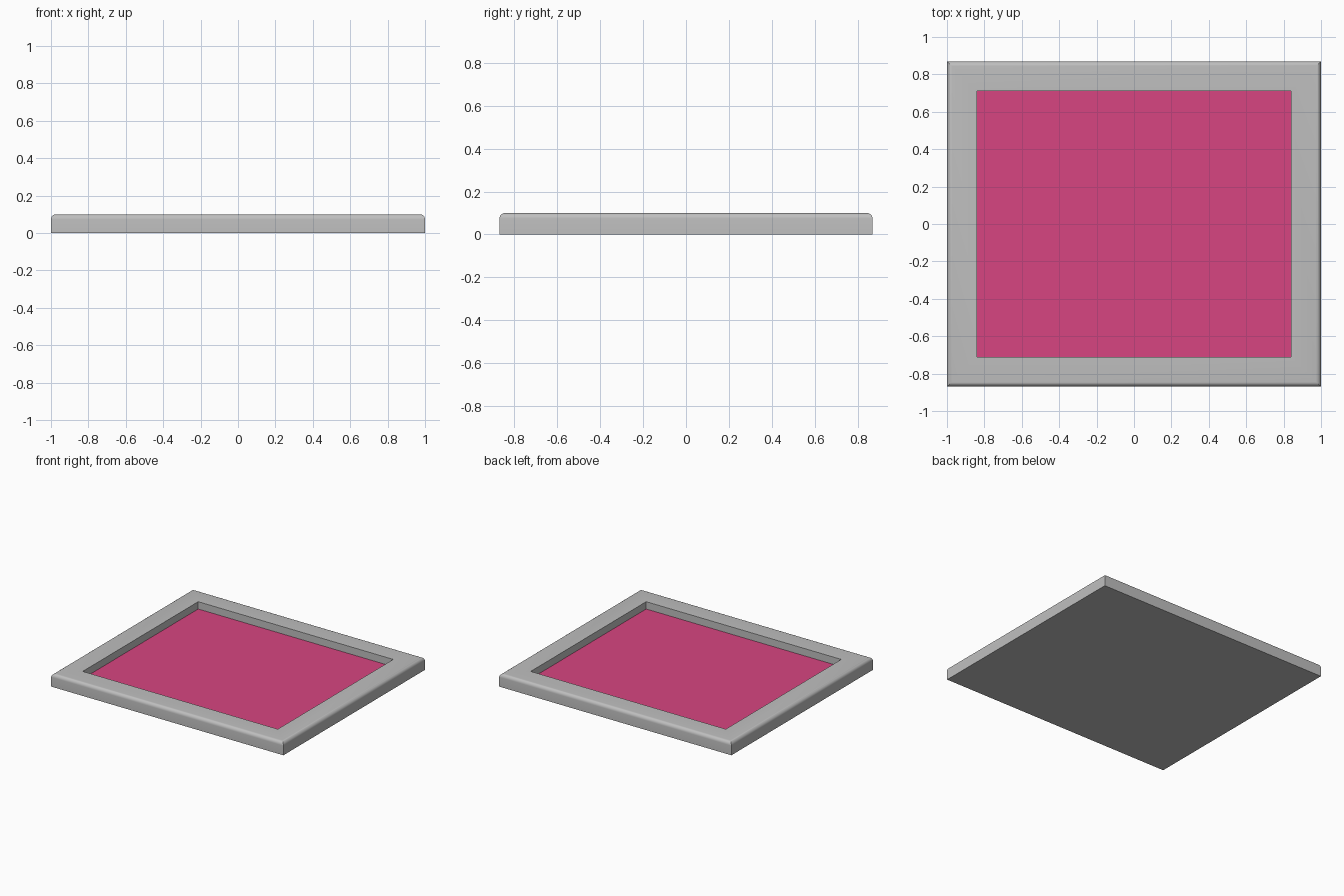
import bpy
import bmesh
from math import sin, cos, pi, radians

cube = bpy.data.objects.get("Cube")
if cube:
    bpy.data.objects.remove(cube, do_unlink=True)

HALF_X, HALF_Y, HEIGHT = 1.0, 0.87, 0.10
RIM, FLOOR, RADIUS, STEPS = 0.16, 0.04, 0.027, 6


def material(name, rgb):
    mat = bpy.data.materials.new(name)
    mat.use_nodes = True
    mat.diffuse_color = (*rgb, 1)
    mat.node_tree.nodes["Principled BSDF"].inputs["Base Color"].default_value = (*rgb, 1)
    return mat


def mitred_loft(name, profile, mat):
    """Sweep (inset, height) steps around the rectangle and cap both ends."""
    bm = bmesh.new()
    rings = []
    for inset, z in profile:
        x, y = HALF_X - inset, HALF_Y - inset
        rings.append([bm.verts.new((sx * x, sy * y, z))
                      for sx, sy in ((-1, -1), (1, -1), (1, 1), (-1, 1))])
    for low, high in zip(rings, rings[1:]):
        for i in range(4):
            j = (i + 1) % 4
            bm.faces.new((low[i], low[j], high[j], high[i]))
    bm.faces.new(rings[0][::-1])
    bm.faces.new(rings[-1])
    mesh = bpy.data.meshes.new(name)
    bm.to_mesh(mesh)
    bm.free()
    mesh.materials.append(mat)
    obj = bpy.data.objects.new(name, mesh)
    bpy.context.collection.objects.link(obj)
    return obj


grey = material("light grey", (0.52, 0.52, 0.52))
pink = material("deep pink", (0.68, 0.06, 0.22))

# Tray: straight sides, rounded outer top edge, sunken square-edged recess
rounding = [(RADIUS * (1 - cos(a)), HEIGHT - RADIUS * (1 - sin(a)))
            for a in (pi / 2 * i / STEPS for i in range(STEPS + 1))]
tray = mitred_loft("tray_frame",
                   [(0, 0)] + rounding + [(RIM, HEIGHT), (RIM, FLOOR)], grey)

# Coloured panel lying on the recess floor
mitred_loft("floor_panel", [(RIM, FLOOR - 0.002), (RIM, FLOOR + 0.003)], pink)

bpy.ops.object.select_all(action="DESELECT")
tray.select_set(True)
bpy.context.view_layer.objects.active = tray
bpy.ops.object.shade_smooth_by_angle(angle=radians(30))
